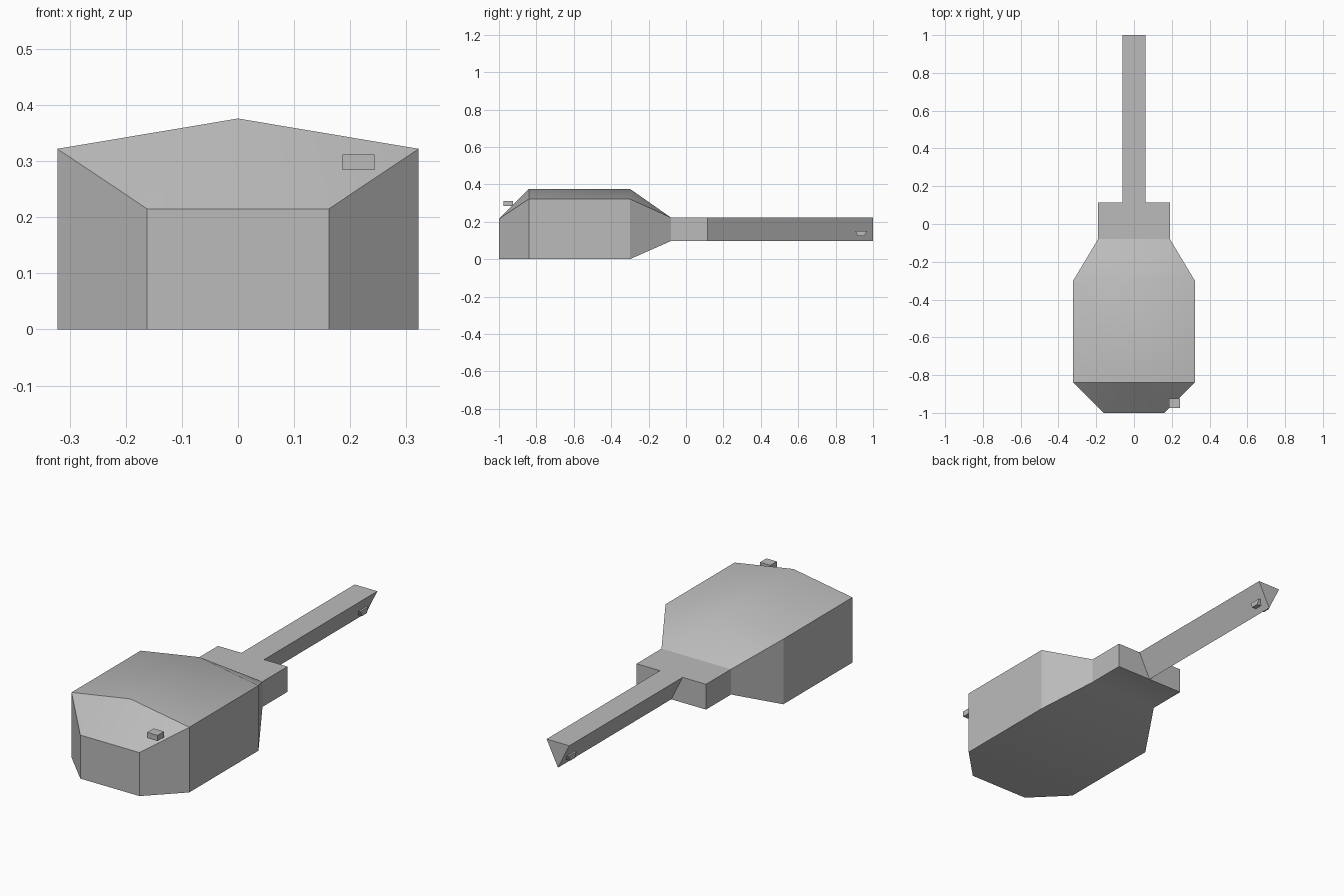
import bpy
import math

if "Cube" in bpy.data.objects:
    bpy.data.objects.remove(bpy.data.objects["Cube"])

grey = bpy.data.materials.new("plain_grey")
grey.diffuse_color = (0.5, 0.5, 0.5, 1)
grey.use_nodes = True
grey.node_tree.nodes["Principled BSDF"].inputs["Base Color"].default_value = grey.diffuse_color


def make_object(name, verts, faces, smooth=False):
    mesh = bpy.data.meshes.new(name)
    mesh.from_pydata(verts, [], faces)
    mesh.materials.append(grey)
    obj = bpy.data.objects.new(name, mesh)
    bpy.context.collection.objects.link(obj)
    if smooth:
        bpy.ops.object.select_all(action='DESELECT')
        obj.select_set(True)
        bpy.context.view_layer.objects.active = obj
        bpy.ops.object.shade_smooth_by_angle(angle=math.radians(30))
    return obj


def prism(name, ring, offset):
    """Extrude a closed outline along an offset, outline facing away from it."""
    n = len(ring)
    far = [tuple(p[i] + offset[i] for i in range(3)) for p in ring]
    faces = [tuple(range(n)), tuple(range(2 * n - 1, n - 1, -1))]
    faces += [(i, i + n, (i + 1) % n + n, (i + 1) % n) for i in range(n)]
    return make_object(name, ring + far, faces)


# Hull: four-cornered stations along y (y, half width, bottom, top) plus a roof ridge
stations = [(-1.0, 0.162, 0, 0.215), (-0.84, 0.322, 0, 0.322),
            (-0.30, 0.322, 0, 0.322), (-0.08, 0.19, 0.097, 0.222),
            (0.115, 0.19, 0.097, 0.222)]
verts = []
for y, w, lo, hi in stations:
    verts += [(-w, y, lo), (w, y, lo), (w, y, hi), (-w, y, hi)]
front, back = len(verts), len(verts) + 1
verts += [(0, -0.84, 0.376), (0, -0.30, 0.376)]

faces = [(0, 1, 2, 3), (19, 18, 17, 16)]
for k in range(4):
    a, b = 4 * k, 4 * k + 4
    faces += [(a, b, b + 1, a + 1),              # belly
              (a + 1, b + 1, b + 2, a + 2),      # right wall
              (a + 3, b + 3, b, a)]              # left wall
# Roof: sloping nose, ridged middle, tapering rear and flat collar
faces += [(3, 2, front), (2, 6, front), (7, 3, front),
          (6, 10, back, front), (11, 7, front, back),
          (10, 14, back), (15, 11, back), (14, 15, back),
          (14, 18, 19, 15)]
make_object("hull", verts, faces, smooth=True)

# Three-sided tail boom, point down
prism("tail_boom", [(0, 0.115, 0.097), (0.062, 0.115, 0.222), (-0.062, 0.115, 0.222)],
      (0, 0.885, 0))

# Small box beside the nose
prism("nose_box", [(0.186, -0.975, 0.284), (0.243, -0.975, 0.284),
                   (0.243, -0.975, 0.312), (0.186, -0.975, 0.312)], (0, 0.05, 0))

# Tapered peg through the end of the boom
prism("tail_peg", [(-0.036, 0.955, 0.124), (-0.036, 0.918, 0.124),
                   (-0.036, 0.905, 0.150), (-0.036, 0.967, 0.150)], (0.072, 0, 0))
